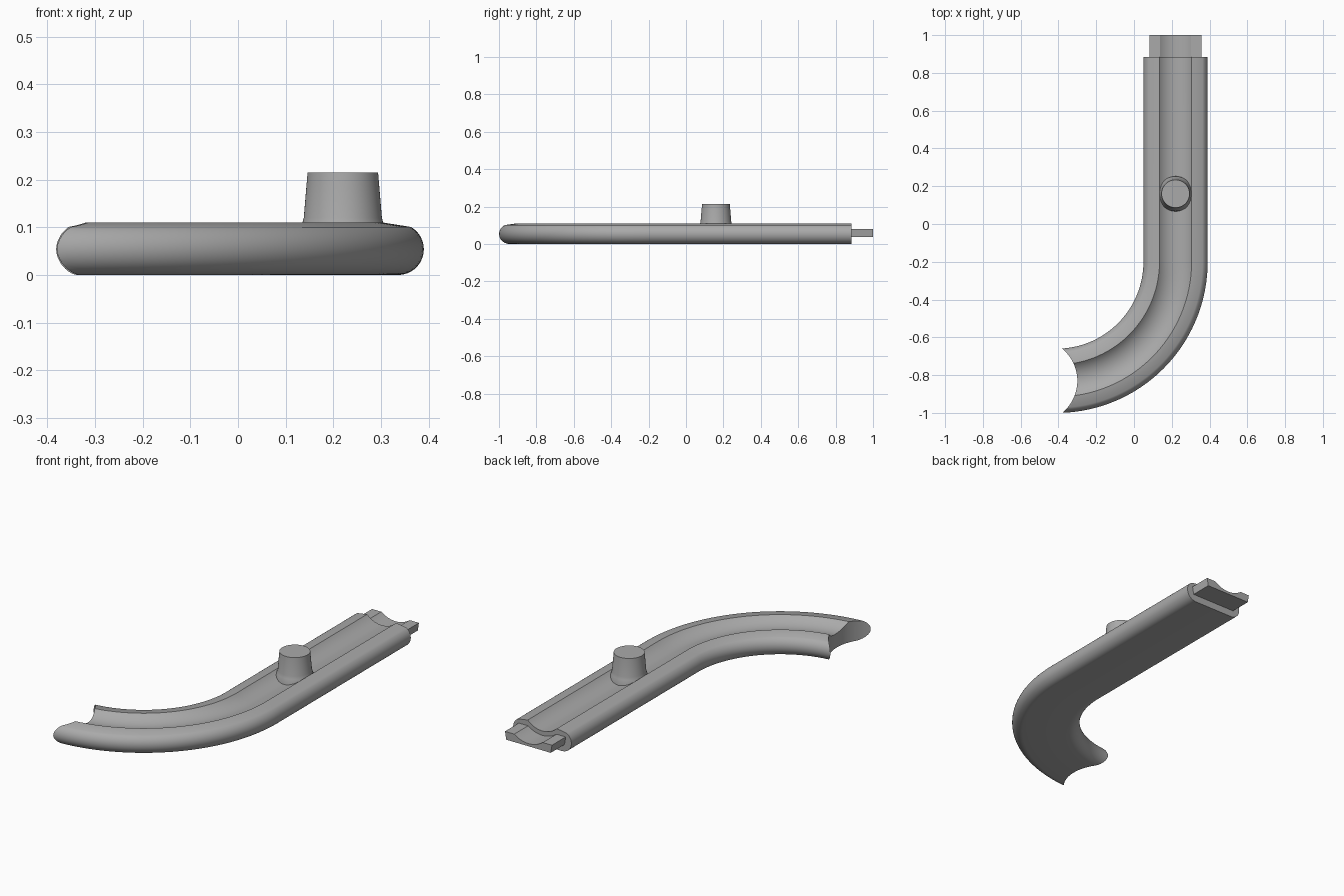
import bpy, bmesh, math
from mathutils import Vector

if "Cube" in bpy.data.objects:
    bpy.data.objects.remove(bpy.data.objects["Cube"], do_unlink=True)

grey = bpy.data.materials.new("plain grey")
grey.use_nodes = True
GREY = (0.4, 0.4, 0.4, 1)
grey.diffuse_color = GREY
grey.node_tree.nodes["Principled BSDF"].inputs["Base Color"].default_value = GREY

MID_X, BEND_R, BEND_Y = 0.22, 0.63, -0.2


def finish(bm, name, angle=30):
    bmesh.ops.recalc_face_normals(bm, faces=bm.faces)
    mesh = bpy.data.meshes.new(name)
    bm.to_mesh(mesh)
    bm.free()
    mesh.materials.append(grey)
    ob = bpy.data.objects.new(name, mesh)
    bpy.context.collection.objects.link(ob)
    bpy.ops.object.select_all(action='DESELECT')
    ob.select_set(True)
    bpy.context.view_layer.objects.active = ob
    bpy.ops.object.shade_smooth_by_angle(angle=math.radians(angle))
    return ob


def sweep(name, profile, path):
    """Carry a closed (side, height) profile along (point, side direction) stations."""
    bm = bmesh.new()
    rings = [[bm.verts.new(p + d * s + Vector((0, 0, h))) for s, h in profile]
             for p, d in path]
    n = len(profile)
    for a, b in zip(rings, rings[1:]):
        for i in range(n):
            j = (i + 1) % n
            bm.faces.new((a[i], a[j], b[j], b[i]))
    bm.faces.new(rings[0])
    bm.faces.new(rings[-1])
    return finish(bm, name)


def lathe(name, profile, x, y, steps=64):
    bm = bmesh.new()
    rings = [[bm.verts.new((x + r * math.cos(math.tau * k / steps),
                            y + r * math.sin(math.tau * k / steps), z))
              for k in range(steps)] for r, z in profile]
    for a, b in zip(rings, rings[1:]):
        for i in range(steps):
            j = (i + 1) % steps
            bm.faces.new((a[i], a[j], b[j], b[i]))
    bm.faces.new(rings[0])
    bm.faces.new(rings[-1])
    return finish(bm, name)


def mirrored(half):
    """Close a right-hand half profile that starts and ends on the middle line."""
    return half + [(-s, h) for s, h in reversed(half[1:-1])]


def groove(half_width, top, depth, steps=10):
    """Arc from the crest down to the middle of the groove."""
    r = (half_width ** 2 + depth ** 2) / (2 * depth)
    a = math.asin(half_width / r)
    return [(r * math.sin(a * (1 - k / steps)),
             top - depth + r - r * math.cos(a * (1 - k / steps))) for k in range(steps + 1)]


# Rail body: flat base, round flanks, sloped shoulders and a shallow groove
flank = [(0.116 + 0.054 * math.cos(math.radians(t)), 0.054 + 0.054 * math.sin(math.radians(t)))
         for t in range(-90, 61, 10)]
section = mirrored([(0, 0)] + flank + groove(0.085, 0.11, 0.035))
side = Vector((1, 0, 0))
path = [(Vector((MID_X, 0.885, 0)), side)]
for k in range(49):
    t = -math.pi / 2 * k / 48
    d = Vector((math.cos(t), math.sin(t), 0))
    path.append((Vector((MID_X - BEND_R, BEND_Y, 0)) + d * BEND_R, d))
body = sweep("rail_body", section, path)

# Concave cut at the curved end
cutter = lathe("end_cutter", [(0.22, -0.1), (0.22, 0.3)], -0.52, -0.83, 96)
cutter.hide_render = True
cutter.hide_viewport = True
cut = body.modifiers.new("end_cut", 'BOOLEAN')
cut.operation = 'DIFFERENCE'
cut.solver = 'EXACT'
cut.object = cutter
bpy.ops.object.select_all(action='DESELECT')
body.select_set(True)
bpy.context.view_layer.objects.active = body
bpy.ops.object.modifier_apply(modifier="end_cut")
bpy.data.objects.remove(cutter, do_unlink=True)
bpy.ops.object.shade_smooth_by_angle(angle=math.radians(30))

# Connecting tongue at the straight end
tongue = mirrored([(0, 0.038), (0.13, 0.038), (0.137, 0.08)] + groove(0.083, 0.08, 0.028))
sweep("end_tongue", tongue, [(Vector((MID_X, y, 0)), side) for y in (0.86, 1.0)])

# Tapered post with a small flare at its foot
lathe("post", [(0.094, 0.06), (0.092, 0.09), (0.086, 0.105), (0.082, 0.12), (0.074, 0.215)],
      MID_X, 0.16)
